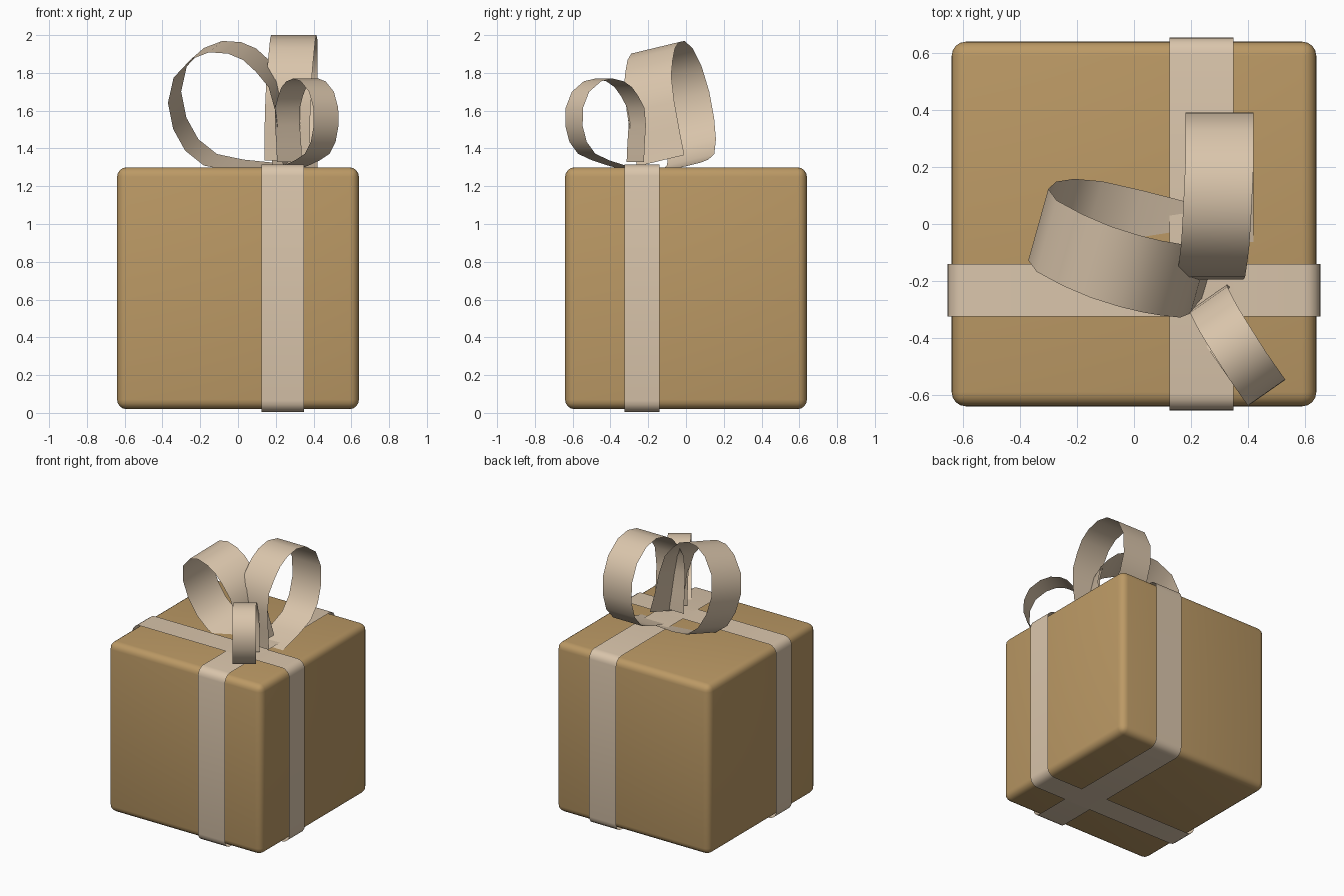
import bpy, bmesh, math
from mathutils import Vector

if "Cube" in bpy.data.objects:
    bpy.data.objects.remove(bpy.data.objects["Cube"])


def make_material(name, rgb):
    mat = bpy.data.materials.new(name)
    mat.use_nodes = True
    mat.diffuse_color = (*rgb, 1)
    mat.node_tree.nodes["Principled BSDF"].inputs["Base Color"].default_value = (*rgb, 1)
    return mat


card = make_material("brown card", (0.50, 0.32, 0.13))
ribbon = make_material("cream ribbon", (0.70, 0.56, 0.41))


def add_object(name, bm, mat):
    mesh = bpy.data.meshes.new(name)
    bm.to_mesh(mesh)
    bm.free()
    mesh.materials.append(mat)
    obj = bpy.data.objects.new(name, mesh)
    bpy.context.collection.objects.link(obj)
    return obj


def strip(name, left, right, closed=False):
    """Thin ribbon sheet between two matching edges."""
    bm = bmesh.new()
    a = [bm.verts.new(p) for p in left]
    b = [bm.verts.new(p) for p in right]
    count = len(a)
    for i in range(count if closed else count - 1):
        j = (i + 1) % count
        bm.faces.new((a[i], a[j], b[j], b[i])).smooth = True
    bmesh.ops.recalc_face_normals(bm, faces=bm.faces)
    return add_object(name, bm, ribbon)


# Box with rounded edges
MID = 0.66
bm = bmesh.new()
bmesh.ops.create_cube(bm, size=1.28)
bmesh.ops.translate(bm, verts=bm.verts, vec=(0, 0, MID))
bmesh.ops.bevel(bm, geom=bm.edges[:], offset=0.05, segments=4, profile=0.5, affect='EDGES')
for f in bm.faces:
    f.smooth = True
box = add_object("gift_box", bm, card)
bpy.context.view_layer.objects.active = box
box.select_set(True)
bpy.ops.object.shade_smooth_by_angle(angle=math.radians(35))


# Ribbon bands wrapped around the box
def rounded_square(half, radius, steps=4):
    points = []
    for corner in range(4):
        base = corner * math.pi / 2
        mid = base + math.pi / 4
        cx = math.copysign(half - radius, math.cos(mid))
        cz = math.copysign(half - radius, math.sin(mid))
        for k in range(steps + 1):
            t = base + k / steps * math.pi / 2
            points.append((cx + radius * math.cos(t), cz + radius * math.sin(t)))
    return points


outline = rounded_square(0.655, 0.06)
band_sides = [[(x, p, MID + q) for p, q in outline] for x in (0.125, 0.35)]
strip("band_front_to_back", *band_sides, closed=True)
band_sides = [[(p, y, MID + q) for p, q in outline] for y in (-0.325, -0.14)]
strip("band_side_to_side", *band_sides, closed=True)

# Bow loop: outward, upward, sideways drift
LOOP = [(-0.04, -0.02, 0), (0.1, -0.025, 0), (0.25, -0.025, 0), (0.395, -0.01, 0),
        (0.5, 0.06, 0), (0.57, 0.17, 0), (0.605, 0.31, 0), (0.58, 0.45, 0),
        (0.49, 0.56, 0), (0.39, 0.61, -0.005), (0.285, 0.615, -0.01),
        (0.2, 0.59, -0.015), (0.125, 0.535, -0.022), (0.05, 0.46, -0.03),
        (0.005, 0.33, -0.036), (-0.02, 0.18, -0.04), (-0.05, 0.04, -0.04)]


def bow_loop(name, origin, outward, up, size=1.0, width=0.24):
    out, up = Vector(outward).normalized(), Vector(up).normalized()
    side = out.cross(up)
    left = [Vector(origin) + size * (out * u + up * v + side * w) for u, v, w in LOOP]
    strip(name, left, [p + side * size * width for p in left])


def leaning(x, y, tilt=math.radians(15)):
    """Outward and up directions of a loop leaning back toward the knot."""
    c, s = math.cos(tilt), math.sin(tilt)
    return (x * c, y * c, s), (-x * s, -y * s, c)


bow_loop("bow_loop_back", (0.18, -0.115, 1.31), *leaning(0, 1))
bow_loop("bow_loop_small", (0.338, -0.27, 1.31), *leaning(0.573, -0.82), size=0.667)
bow_loop("bow_loop_side", (0.2, -0.2, 1.28), (-0.963, 0.245, 0.1), (0.04, -0.245, 0.97),
         width=0.267)
